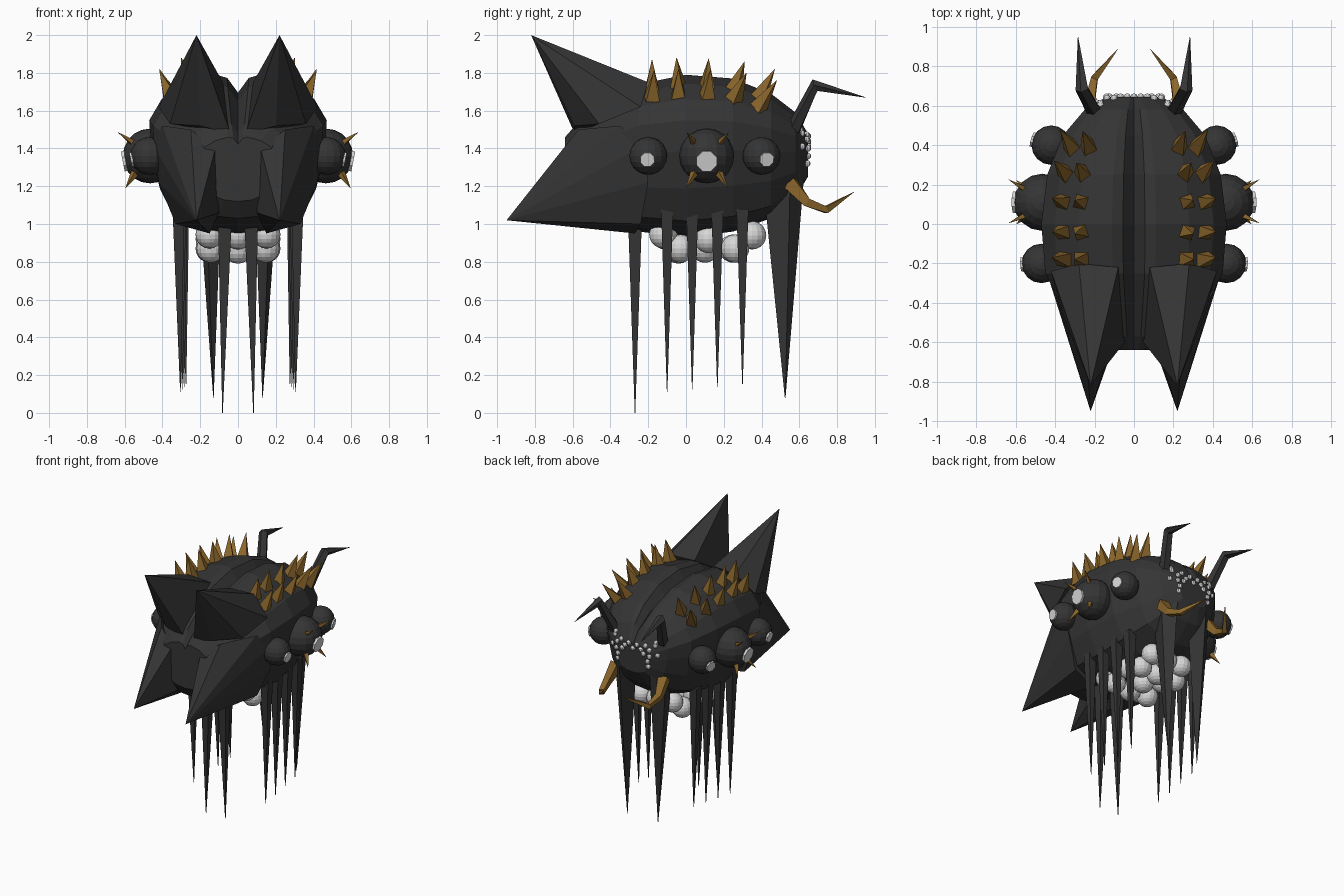
import bpy, bmesh
from mathutils import Vector, Matrix
from mathutils.bvhtree import BVHTree
import math

if "Cube" in bpy.data.objects:
    bpy.data.objects.remove(bpy.data.objects["Cube"])


def material(name, rgb):
    m = bpy.data.materials.new(name)
    m.diffuse_color = (*rgb, 1)
    m.use_nodes = True
    m.node_tree.nodes["Principled BSDF"].inputs["Base Color"].default_value = m.diffuse_color
    return m


DARK = material("dark shell", (0.035, 0.035, 0.035))
GOLD = material("bronze gold", (0.26, 0.135, 0.025))
WHITE = material("pale grey", (0.68, 0.68, 0.68))


def finish(name, bm, mat, mirror=False):
    bmesh.ops.recalc_face_normals(bm, faces=bm.faces)
    me = bpy.data.meshes.new(name)
    bm.to_mesh(me)
    bm.free()
    me.materials.append(mat)
    ob = bpy.data.objects.new(name, me)
    bpy.context.collection.objects.link(ob)
    if mirror:
        ob.modifiers.new("mirror", 'MIRROR').use_mirror_merge = False
    return ob


def bridge(bm, rings):
    n = len(rings[0])
    for a, b in zip(rings, rings[1:]):
        for i in range(n):
            j = (i + 1) % n
            bm.faces.new((a[i], a[j], b[j], b[i]))
    bm.faces.new(rings[0])
    bm.faces.new(rings[-1][::-1])


def tube(bm, pts, radii, n=4, squash=1.0):
    """Tapered tube through the points."""
    pts = [Vector(p) for p in pts]
    rings = []
    for k, p in enumerate(pts):
        d = pts[min(k + 1, len(pts) - 1)] - pts[max(k - 1, 0)]
        q = d.to_track_quat('Z', 'Y')
        rings.append([])
        for i in range(n):
            a = math.tau * (i + 0.5) / n
            off = q @ Vector((math.cos(a), math.sin(a), 0)) * radii[k]
            off.x *= squash
            rings[-1].append(bm.verts.new(p + off))
    bridge(bm, rings)


def ball(bm, c, r, u=16, v=10):
    bmesh.ops.create_uvsphere(bm, u_segments=u, v_segments=v, radius=r,
                              matrix=Matrix.Translation(c))


# Body: one grooved cross-section lofted along y
HALF = [(0, .89), (.12, .98), (.24, 1), (.6, .945), (.86, .85), (1, .72),
        (.98, .53), (.88, .3), (.7, .1), (.35, .02), (0, 0)]
SHAPE = HALF + [(-x, t) for x, t in HALF[-2:0:-1]]
SECTIONS = [(-.64, .20, 1.46, 1.12), (-.57, .29, 1.54, 1.03), (-.25, .45, 1.74, .96),
            (0, .47, 1.79, .93), (.25, .44, 1.77, .96), (.45, .36, 1.69, 1.03),
            (.58, .25, 1.59, 1.14), (.645, .14, 1.48, 1.25)]
bm = bmesh.new()
bridge(bm, [[bm.verts.new((x * w, y, zb + t * (zt - zb))) for x, t in SHAPE]
            for y, w, zt, zb in SECTIONS])
body_tree = BVHTree.FromBMesh(bm)
finish("body", bm, DARK)

# Four great front spikes, each the hull of a tip and a base loop
UPPER = [(.22, -.82, 2.0), (.08, -.22, 1.75), (.28, -.2, 1.75), (.42, -.24, 1.62),
         (.36, -.46, 1.53), (.2, -.59, 1.52), (.04, -.59, 1.48)]
LOWER = [(.22, -.95, 1.02), (.45, -.22, 1.42), (.42, -.2, 1.22), (.33, -.24, 1.0),
         (.15, -.27, .95), (.1, -.61, 1.06), (.12, -.63, 1.4), (.25, -.57, 1.5),
         (.4, -.35, 1.52)]
for name, pts in (("upper_front_spike", UPPER), ("lower_front_spike", LOWER)):
    bm = bmesh.new()
    for p in pts:
        bm.verts.new(p)
    bmesh.ops.convex_hull(bm, input=bm.verts)
    finish(name, bm, DARK, True)

# Side eyes, pupils and the thorns round the middle eye
eyes, pupils, thorns = bmesh.new(), bmesh.new(), bmesh.new()
for c, r, dy in (((.47, -.2, 1.36), .1, -.05), ((.465, .11, 1.36), .145, 0),
                 ((.42, .4, 1.36), .1, .3)):
    ball(eyes, c, r)
    d = Vector((1, dy, -.2)).normalized()
    tube(pupils, [Vector(c) + d * r * k for k in (.8, 1.02)], [r * .4] * 2, 8)
for s in (1, -1):
    tube(thorns, [(.54, .11 + s * .06, 1.42), (.635, .115 + s * .11, 1.485)], (.022, .001))
    tube(thorns, [(.54, .11 + s * .06, 1.28), (.595, .11 + s * .11, 1.19)], (.025, .001))
finish("eyeballs", eyes, DARK, True)
finish("pupils", pupils, WHITE, True)
finish("eye_thorns", thorns, GOLD, True)

# Two rows of back thorns on each side
bm = bmesh.new()
for y, ty, drop, pull in ((-.18, -.18, .01, 0), (-.04, -.05, 0, 0), (.11, .12, .005, 0),
                          (.25, .31, .02, .01), (.38, .47, .06, .04)):
    tube(bm, [(.265 - pull, y, 1.72 - drop), (.3 - pull, ty, 1.88 - drop)], (.052, .001))
    tube(bm, [(.35 - pull, y, 1.67 - drop), (.415 - pull, ty + .01, 1.82 - drop)], (.052, .001))
finish("back_thorns", bm, GOLD, True)

# Hanging legs
bm = bmesh.new()
for i in range(4):
    y = -.1 + i * .133
    tube(bm, [(.315 - i * .008, y, 1.08), (.305 - i * .01, y, .11 + i * .014)], (.045, .002))
tube(bm, [(.07, -.27, .99), (.082, -.27, 0)], (.05, .002))
tube(bm, [(.15, .515, 1.24), (.13, .525, .08)], (.115, .002), 4, .6)
finish("legs", bm, DARK, True)

# Egg cluster under the belly
bm = bmesh.new()
for x, y, z in ((.15, -.12, .945), (.145, -.03, .87), (.15, .12, .92), (.15, .26, .87),
                (.13, .35, .94)):
    for s in (1, -1):
        ball(bm, (s * x, y, z), .075)
for y, z in ((-.11, .94), (-.04, .865), (.1, .87), (.25, .87), (.35, .94)):
    ball(bm, (0, y, z), .075)
finish("eggs", bm, WHITE)

# Small beads on the rear face, dropped on to the body surface
bm = bmesh.new()
spots = [(x * .034, 1.43 + .03 * (x % 2) + .004 * abs(x)) for x in range(-5, 6)]
spots += [(s * x, z) for s in (1, -1) for x, z in
          ((.09, 1.41), (.14, 1.40), (.125, 1.36), (.13, 1.32), (.17, 1.50), (.19, 1.41))]
for x, z in spots:
    hit = body_tree.ray_cast(Vector((x, 2, z)), Vector((0, -1, 0)))[0]
    if hit:
        ball(bm, hit, .018, 8, 6)
finish("rear_beads", bm, WHITE)

# Bent antennae and curved mandibles
bm = bmesh.new()
tube(bm, [(.2, .57, 1.5), (.262, .685, 1.735), (.284, .95, 1.67)], (.04, .035, .001), 5)
finish("antennae", bm, DARK, True)
bm = bmesh.new()
tube(bm, [(.2, .55, 1.22), (.22, .64, 1.115), (.2, .74, 1.075), (.08, .89, 1.17)],
     (.05, .033, .025, .001))
finish("mandibles", bm, GOLD, True)
